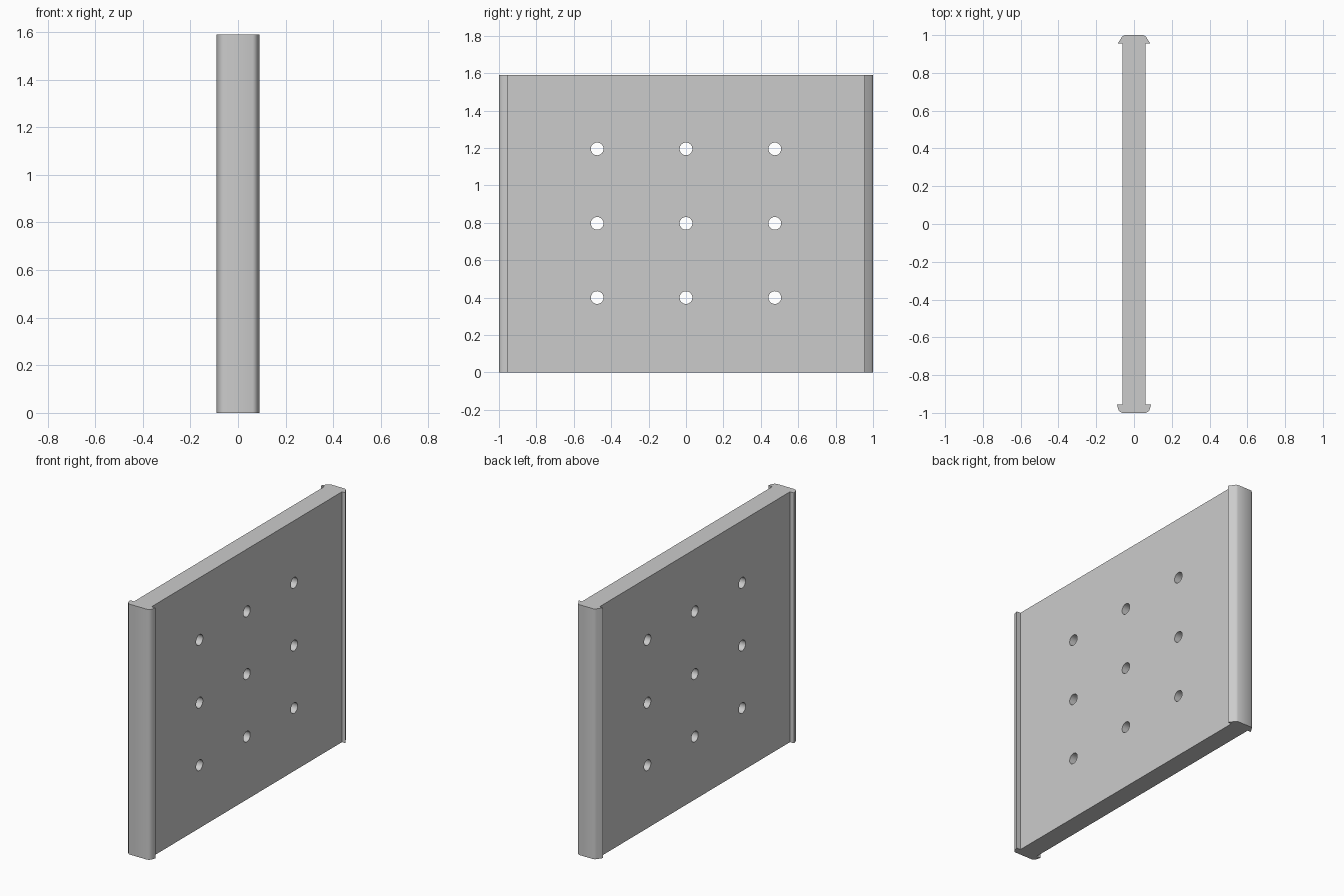
import bpy
import bmesh
from math import pi, radians
from mathutils import Matrix

HEIGHT = 1.59

cube = bpy.data.objects.get("Cube")
if cube:
    bpy.data.objects.remove(cube, do_unlink=True)

grey = bpy.data.materials.new("light_grey")
grey.use_nodes = True
colour = (0.6, 0.6, 0.6, 1)
grey.diffuse_color = colour
grey.node_tree.nodes["Principled BSDF"].inputs["Base Color"].default_value = colour


def finish(name, bm):
    bmesh.ops.recalc_face_normals(bm, faces=bm.faces)
    mesh = bpy.data.meshes.new(name)
    bm.to_mesh(mesh)
    bm.free()
    mesh.materials.append(grey)
    obj = bpy.data.objects.new(name, mesh)
    bpy.context.collection.objects.link(obj)
    return obj


# Panel and both edge flanges share one plan outline, mirrored across x
half = [(0.062, -1), (0.073, -0.995), (0.081, -0.986), (0.086, -0.972), (0.09, -0.955),
        (0.062, -0.955), (0.062, 0.955), (0.087, 0.955),
        (0.064, 0.99), (0.058, 0.996), (0.05, 1)]
outline = half + [(-x, y) for x, y in reversed(half)]
bm = bmesh.new()
base = bm.faces.new([bm.verts.new((x, y, 0)) for x, y in outline])
top = bmesh.ops.extrude_face_region(bm, geom=[base])["geom"]
bmesh.ops.translate(bm, vec=(0, 0, HEIGHT),
                    verts=[v for v in top if isinstance(v, bmesh.types.BMVert)])
panel = finish("flanged_panel", bm)

# Three by three grid of round through holes
bm = bmesh.new()
for y in (-0.475, 0, 0.475):
    for z in (0.4, 0.797, 1.195):
        place = Matrix.Translation((0, y, z)) @ Matrix.Rotation(pi / 2, 4, "Y")
        bmesh.ops.create_cone(bm, cap_ends=True, segments=32, radius1=0.034,
                              radius2=0.034, depth=0.4, matrix=place)
cutter = finish("hole_cutter", bm)
cutter.hide_render = True

cut = panel.modifiers.new("holes", "BOOLEAN")
cut.operation = "DIFFERENCE"
cut.solver = "EXACT"
cut.object = cutter
bpy.context.view_layer.objects.active = panel
panel.select_set(True)
bpy.ops.object.modifier_apply(modifier=cut.name)
bpy.data.objects.remove(cutter, do_unlink=True)

# Smooth the rounded edges and hole walls, keep the corners crisp
bpy.ops.object.shade_smooth_by_angle(angle=radians(32))
